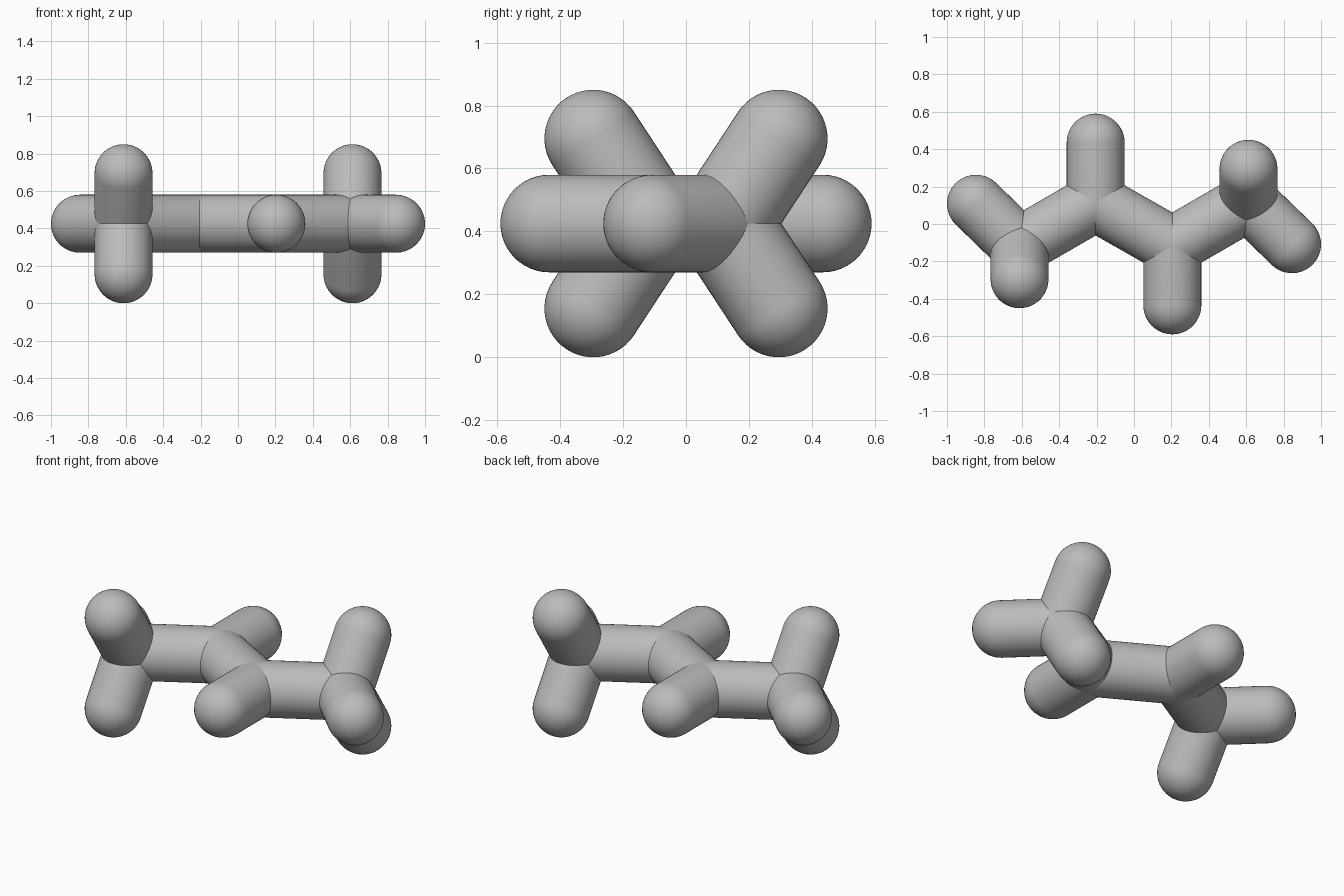
import bpy
import bmesh
import math
from mathutils import Vector, Matrix

cube = bpy.data.objects.get("Cube")
if cube:
    bpy.data.objects.remove(cube, do_unlink=True)

RADIUS = 0.155
MID_Z = 0.425
SIDES = 48

grey = bpy.data.materials.new("plain grey")
grey.use_nodes = True
colour = (0.5, 0.5, 0.5, 1)
grey.diffuse_color = colour
grey.node_tree.nodes["Principled BSDF"].inputs["Base Color"].default_value = colour


def add_object(name, bm):
    mesh = bpy.data.meshes.new(name)
    bmesh.ops.recalc_face_normals(bm, faces=bm.faces)
    for face in bm.faces:
        face.smooth = True
    bm.to_mesh(mesh)
    bm.free()
    mesh.materials.append(grey)
    bpy.context.collection.objects.link(bpy.data.objects.new(name, mesh))


def rod(name, start, end, round_tip):
    """Revolve a tube from start to end, with an optional half-round tip."""
    axis = end - start
    length = axis.length
    profile = [(RADIUS, 0), (RADIUS, length)]
    if round_tip:
        steps = 12
        for i in range(1, steps + 1):
            a = math.pi / 2 * i / steps
            profile.append((RADIUS * math.cos(a), length + RADIUS * math.sin(a)))
    bm = bmesh.new()
    verts = [bm.verts.new((r, 0, h)) for r, h in profile]
    edges = [bm.edges.new(pair) for pair in zip(verts, verts[1:])]
    bmesh.ops.spin(bm, geom=verts + edges, cent=(0, 0, 0), axis=(0, 0, 1),
                   angle=math.tau, steps=SIDES)
    bmesh.ops.remove_doubles(bm, verts=bm.verts, dist=0.0001)
    turn = axis.to_track_quat('Z', 'Y').to_matrix().to_4x4()
    bm.transform(Matrix.Translation(start) @ turn)
    add_object(name, bm)


def ball(name, centre):
    """Rounded joint where rods meet."""
    bm = bmesh.new()
    bmesh.ops.create_uvsphere(bm, u_segments=SIDES, v_segments=24, radius=RADIUS,
                              matrix=Matrix.Translation(centre))
    add_object(name, bm)


# The two halves match under a half turn about the vertical axis
inner = Vector((0.205, -0.117, MID_Z))
outer = Vector((0.612, 0.118, MID_Z))
tips = {
    "inner_branch": (inner, Vector((0.205, -0.435, MID_Z))),
    "end_branch": (outer, Vector((0.845, -0.108, MID_Z))),
    "upper_branch": (outer, Vector((0.612, 0.295, 0.695))),
    "lower_branch": (outer, Vector((0.612, 0.295, 0.155))),
}

for side, sign in (("left", 1), ("right", -1)):
    def place(p):
        return Vector((p.x * sign, p.y * sign, p.z))

    ball(side + "_inner_joint", place(inner))
    ball(side + "_outer_joint", place(outer))
    rod(side + "_spine", place(inner), place(outer), False)
    for part, (start, end) in tips.items():
        rod(side + "_" + part, place(start), place(end), True)

# Middle of the zigzag spine
rod("middle_spine", inner, Vector((-inner.x, -inner.y, MID_Z)), False)
